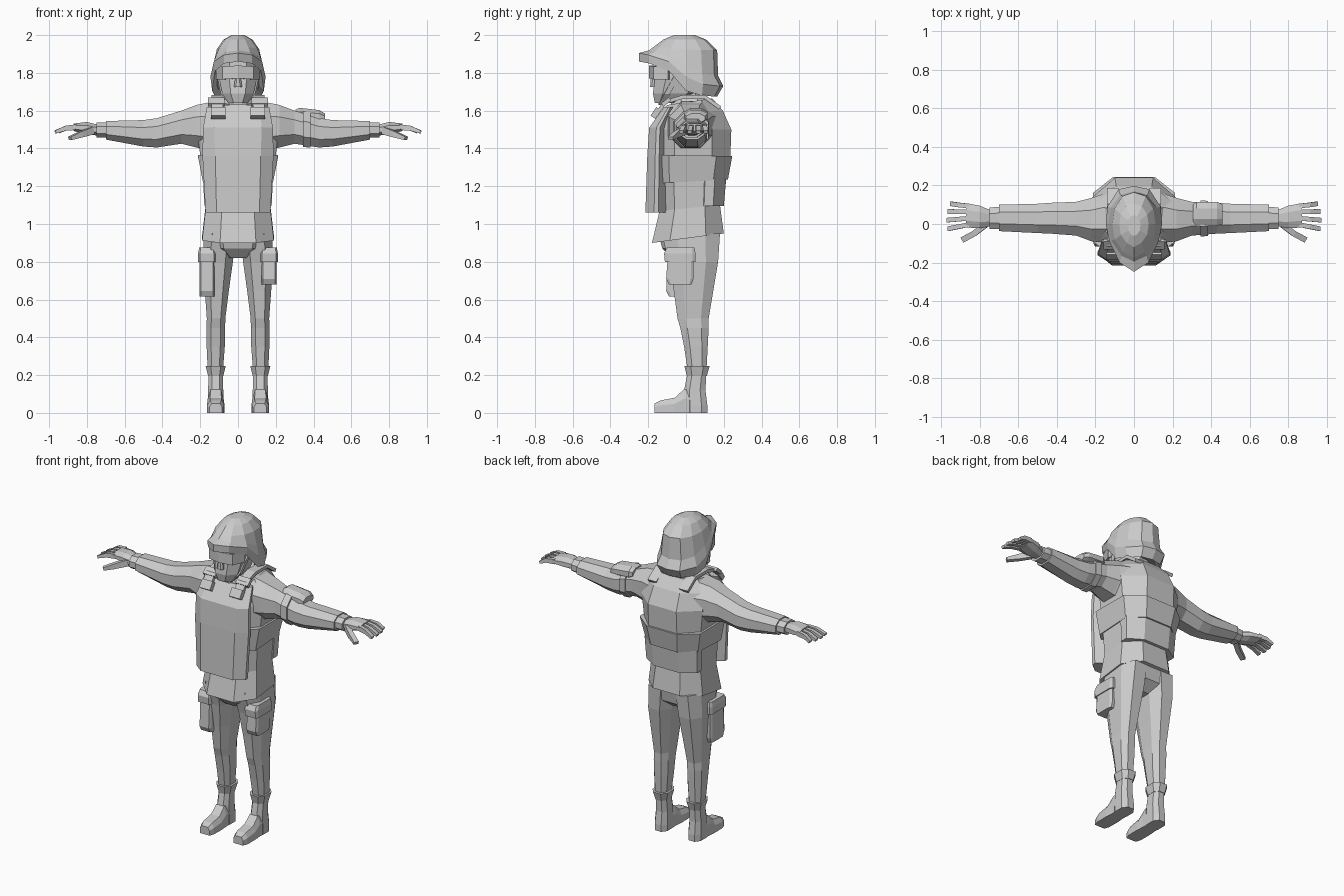
import bpy, bmesh
from mathutils import Vector as V

grey = bpy.data.materials.new("uniform_grey")
grey.diffuse_color = (0.6, 0.6, 0.6, 1)


def build(name, *lofts):
    """Skin each list of matching rings into a capped solid; one object in all."""
    bm = bmesh.new()
    for rings in lofts:
        vs = [[bm.verts.new(p) for p in r] for r in rings]
        n = len(vs[0])
        for a, b in zip(vs, vs[1:]):
            for i in range(n):
                j = (i + 1) % n
                bm.faces.new((a[i], a[j], b[j], b[i]))
        bm.faces.new(vs[0])
        bm.faces.new(vs[-1])
    bmesh.ops.recalc_face_normals(bm, faces=bm.faces)
    me = bpy.data.meshes.new(name)
    bm.to_mesh(me)
    bm.free()
    me.materials.append(grey)
    ob = bpy.data.objects.new(name, me)
    bpy.context.collection.objects.link(ob)
    return ob


def octa(u0, u1, v0, v1, a=0.25, c=0.25):
    """Chamfered rectangle as eight (u, v) points."""
    du, dv = (u1 - u0) * a, (v1 - v0) * c
    return [(u0 + du, v0), (u1 - du, v0), (u1, v0 + dv), (u1, v1 - dv),
            (u1 - du, v1), (u0 + du, v1), (u0, v1 - dv), (u0, v0 + dv)]


def zring(z, x0, x1, y0, y1, a=0.25, c=0.25, zb=None):
    """Level ring; zb gives a different height at the back."""
    zb = z if zb is None else zb
    return [V((x, y, z + (zb - z) * (y - y0) / (y1 - y0)))
            for x, y in octa(x0, x1, y0, y1, a, c)]


def xring(s, x, y0, y1, z0, z1, a=0.28, c=0.28):
    return [V((s * x, y, z)) for y, z in octa(y0, y1, z0, z1, a, c)]


def bar(pts, width, thick):
    """Flat strip along a path; width is a vector, thick may list a value per point."""
    pts, w = [V(p) for p in pts], V(width)
    t = thick if isinstance(thick, list) else [thick] * len(pts)
    out = []
    for i, p in enumerate(pts):
        d = pts[min(i + 1, len(pts) - 1)] - pts[max(i - 1, 0)]
        up = w.cross(d).normalized() * t[i] / 2
        out.append([p - w / 2 - up, p + w / 2 - up, p + w / 2 + up, p - w / 2 + up])
    return out


# Jacket: skirt, waist, chest and shoulder yoke
build("jacket", [
    zring(z, -h, h, y0, y1, a, 0.25, zb) for z, zb, h, y0, y1, a in [
        (0.90, 0.95, .19, -.18, .20, .25), (1.07, 1.10, .172, -.14, .18, .25),
        (1.24, 1.24, .18, -.15, .19, .25), (1.36, 1.36, .20, -.16, .235, .25),
        (1.50, 1.50, .215, -.16, .24, .27), (1.58, 1.60, .20, -.14, .195, .27),
        (1.63, 1.665, .14, -.10, .14, .25)]])

# Armour vest: front plate, waist band, lower back plate
build("front_plate", [
    zring(z, -h, h, y0, y1, a, c) for z, h, y0, y1, a, c in [
        (1.06, .172, -.215, -.10, .17, .4), (1.36, .188, -.205, -.10, .18, .4),
        (1.51, .185, -.195, -.10, .16, .4), (1.62, .165, -.115, -.06, .15, .4)]])
build("waist_band", [
    zring(1.215, -.185, .185, -.165, .222, .25, .2, 1.235),
    zring(1.365, -.213, .213, -.175, .245, .25, .2, 1.36)])
build("lower_back_plate", [
    zring(1.095, -.178, .178, .04, .20, .25, .35),
    zring(1.24, -.185, .185, .04, .213, .25, .35)])

# Collar, neck, head
build("collar", [zring(1.60, -.10, .10, -.09, .13, .28, .28, 1.64),
                 zring(1.65, -.075, .075, -.075, .105, .28, .28, 1.69)])
build("neck", [zring(1.6, -.06, .06, -.06, .09), zring(1.75, -.06, .06, -.07, .09)])
build("head", [
    zring(z, -h, h, y0, y1, .27, .22) for z, h, y0, y1 in [
        (1.64, .05, -.165, -.05), (1.69, .083, -.175, .06),
        (1.77, .10, -.165, .10), (1.87, .10, -.16, .12)]])
build("nose", [zring(1.725, -.022, .022, -.19, -.15),
               zring(1.79, -.012, .012, -.185, -.15)])
build("goggles", bar([(-.105, -.09, 1.80), (-.075, -.165, 1.80), (0, -.185, 1.805),
                      (.075, -.165, 1.80), (.105, -.09, 1.80)], (0, 0, .068), .022))
build("chin_strap", bar([(-.108, -.04, 1.80), (-.085, -.10, 1.69), (-.04, -.13, 1.635),
                         (.04, -.13, 1.635), (.085, -.10, 1.69), (.108, -.04, 1.80)],
                        (0, .03, 0), .012))


# Helmet: half outlines from front to back, mirrored into closed rings
def mirrored(half):
    return [V(p) for p in half] + [V((-x, y, z)) for x, y, z in half[-2:0:-1]]


rim = [(0, -.248, 1.86), (.075, -.195, 1.85), (.122, -.09, 1.81), (.137, 0, 1.705),
       (.125, .085, 1.68), (.07, .15, 1.675), (0, .165, 1.675)]
crease = [(0, -.248, 1.905), (.075, -.20, 1.895), (.128, -.09, 1.86), (.146, 0, 1.78),
          (.138, .09, 1.74), (.08, .18, 1.73), (0, .197, 1.73)]
shell = [(0, -.195, 1.92), (.065, -.165, 1.91), (.118, -.085, 1.885), (.132, 0, 1.84),
         (.12, .085, 1.80), (.07, .15, 1.785), (0, .17, 1.785)]
upper = [(0, -.175, 1.935), (.055, -.145, 1.935), (.10, -.08, 1.93), (.112, 0, 1.925),
         (.10, .08, 1.92), (.06, .145, 1.92), (0, .165, 1.92)]
inner = [(x * .82, y * .82, z + .03) for x, y, z in rim]
dome = [(x * .68, (y + .01) * .66 - .01, 1.977) for x, y, z in upper]
crown = [(x * .3, (y + .01) * .32 - .01, 2.0) for x, y, z in upper]
build("helmet", [mirrored(h) for h in (inner, rim, crease, shell, upper, dome, crown)])

# Trousers seat
build("trouser_seat", [zring(.82, -.07, .07, -.075, .10), zring(.87, -.15, .15, -.125, .165),
                       zring(.96, -.175, .175, -.15, .18)])

for s, side in ((1, "left"), (-1, "right")):
    # Sleeve and cuff
    build(side + "_sleeve", [xring(s, *r) for r in [
        (.12, -.10, .17, 1.38, 1.65), (.22, -.09, .135, 1.405, 1.63),
        (.30, -.06, .115, 1.425, 1.60), (.43, -.05, .11, 1.405, 1.56),
        (.50, -.047, .105, 1.41, 1.55), (.70, -.037, .10, 1.447, 1.545)]])
    build(side + "_cuff", [xring(s, .69, -.027, .09, 1.457, 1.538),
                           xring(s, .75, -.027, .085, 1.457, 1.538)])
    # Hand: palm, four fingers, thumb
    fingers = []
    for y0, y1, tip in ((-.003, -.025, .965), (.03, .02, .97), (.063, .065, .965), (.093, .105, .95)):
        fingers.append(bar([(s * .855, y0, 1.512), (s * .91, (y0 + y1) / 2, 1.508),
                            (s * tip, y1, 1.487)], (0, .024, 0), [.03, .026, .016]))
    thumb = bar([(s * .77, -.005, 1.495), (s * .83, -.05, 1.475), (s * .89, -.082, 1.453)],
                (s * .015, .026, 0), [.04, .032, .018])
    palm = [xring(s, *r) for r in [(.74, -.01, .07, 1.468, 1.525),
                                   (.80, -.022, .095, 1.475, 1.54),
                                   (.87, -.018, .108, 1.492, 1.532)]]
    build(side + "_hand", palm, thumb, *fingers)

    # Shoulder strap and buckles
    build(side + "_shoulder_strap",
          bar([(s * .11, -.165, 1.57), (s * .11, -.11, 1.645), (s * .11, -.02, 1.672),
               (s * .11, .10, 1.672), (s * .11, .18, 1.615)], (.06, 0, 0), .02))
    build(side + "_buckle",
          bar([(s * .105, -.175, 1.565), (s * .105, -.145, 1.61)], (.075, 0, 0), .03),
          bar([(s * .115, -.125, 1.63), (s * .115, -.085, 1.662)], (.085, 0, 0), .022))

    # Trouser leg
    build(side + "_trouser_leg", [
        zring(z, s * xc - h, s * xc + h, y0, y1) for z, xc, h, y0, y1 in [
            (.95, .095, .085, -.13, .18), (.80, .107, .08, -.09, .17),
            (.65, .112, .064, -.065, .145), (.50, .116, .049, -.045, .12),
            (.45, .118, .05, -.03, .12), (.35, .118, .048, -.01, .115),
            (.22, .12, .04, .01, .108)]])
    # Boot: shaft, foot, flared top
    x = s * .118
    shaft = [zring(z, x - h, x + h, y0, y1) for z, h, y0, y1 in [
        (0, .044, -.01, .113), (.04, .044, -.01, .113), (.12, .04, -.01, .103),
        (.22, .038, .01, .108)]]
    foot = [[V((x + dx * h, y, z)) for dx, z in
             ((-1, 0), (1, 0), (1, t * .6), (.65, t), (-.65, t), (-1, t * .6))]
            for y, h, t in ((-.167, .034, .05), (-.135, .045, .066), (-.06, .046, .08),
                            (-.01, .042, .125), (.06, .042, .125))]
    build(side + "_boot", shaft, foot)
    build(side + "_boot_top", [zring(.195, x - .04, x + .04, .005, .11),
                               zring(.247, x - .053, x + .053, -.008, .125)])

    # Thigh pouch with flap
    low = .68 if s > 0 else .615
    xa, xb = sorted((s * .125, s * .205))
    build(side + "_thigh_pouch",
          [zring(low, xa, xb, -.09, .03, .1, .1), zring(low + .03, xa, xb, -.105, .04, .1, .1),
           zring(.85, xa, xb, -.095, .04, .1, .1)],
          [zring(.80, xa - .006, xb + .006, -.112, .05, .1, .1),
           zring(.845, xa - .006, xb + .006, -.116, .05, .1, .1),
           zring(.875, xa, xb, -.10, .045, .1, .1)])

# Upper-arm pouch and its strap, on one arm only
build("arm_pouch", [xring(1, .305, .0, .10, 1.55, 1.605), xring(1, .325, -.01, .115, 1.54, 1.615),
                    xring(1, .43, -.01, .115, 1.535, 1.603), xring(1, .46, .0, .10, 1.535, 1.585)])
build("arm_strap", [xring(1, .345, -.065, .122, 1.408, 1.598),
                    xring(1, .385, -.062, .12, 1.404, 1.588)])
